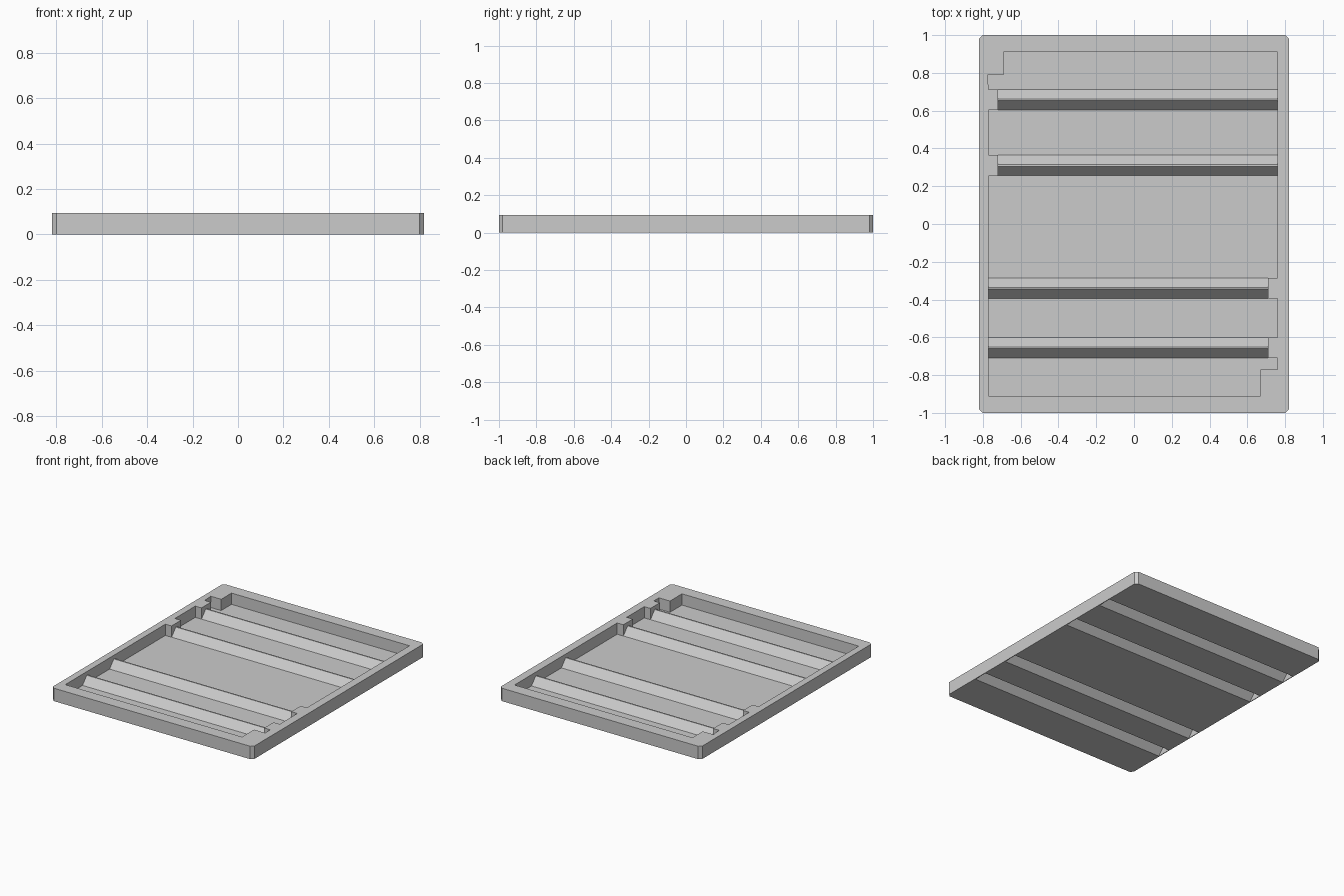
import bpy, bmesh
from mathutils import Vector

if "Cube" in bpy.data.objects:
    bpy.data.objects.remove(bpy.data.objects["Cube"])

FLOOR, RIM = 0.012, 0.095


def prism(name, points, direction):
    """Extrude a planar loop of points along a direction into a solid."""
    bm = bmesh.new()
    face = bm.faces.new([bm.verts.new(p) for p in points])
    ext = bmesh.ops.extrude_face_region(bm, geom=[face])
    top = [v for v in ext["geom"] if isinstance(v, bmesh.types.BMVert)]
    bmesh.ops.translate(bm, verts=top, vec=Vector(direction))
    bmesh.ops.recalc_face_normals(bm, faces=bm.faces)
    me = bpy.data.meshes.new(name)
    bm.to_mesh(me)
    bm.free()
    ob = bpy.data.objects.new(name, me)
    bpy.context.collection.objects.link(ob)
    return ob


def boolean(target, tool, op):
    """Apply a boolean and remove the tool object."""
    tool.hide_render = True
    mod = target.modifiers.new(op, "BOOLEAN")
    mod.object, mod.operation, mod.solver = tool, op, "EXACT"
    bpy.context.view_layer.objects.active = target
    bpy.ops.object.modifier_apply(modifier=mod.name)
    bpy.data.objects.remove(tool)


# Outer block with chamfered corners
w, d, c = 0.82, 1.0, 0.02
outline = [(-w + c, -d), (w - c, -d), (w, -d + c), (w, d - c),
           (w - c, d), (-w + c, d), (-w, d - c), (-w, -d + c)]
tray = prism("tray", [(x, y, 0) for x, y in outline], (0, 0, RIM))

# Stepped opening inside the rim
opening = [(-0.69, 0.91), (0.76, 0.91), (0.76, -0.285), (0.71, -0.285),
           (0.71, -0.395), (0.76, -0.395), (0.76, -0.60), (0.71, -0.60),
           (0.71, -0.71), (0.76, -0.71), (0.76, -0.77), (0.67, -0.77),
           (0.67, -0.91), (-0.77, -0.91), (-0.77, 0.255), (-0.72, 0.255),
           (-0.72, 0.365), (-0.77, 0.365), (-0.77, 0.603), (-0.72, 0.603),
           (-0.72, 0.713), (-0.77, 0.713), (-0.775, 0.79), (-0.69, 0.79)]
boolean(tray, prism("opening_cutter", [(x, y, FLOOR) for x, y in opening], (0, 0, 0.2)),
        "DIFFERENCE")

# Angled ridges across the floor, each hollow underneath
for y in (0.658, 0.31, -0.34, -0.655):
    ridge = [(-0.054, 0.005), (0.054, 0.005), (0.054, FLOOR),
             (0.005, 0.068), (-0.005, 0.068), (-0.054, FLOOR)]
    boolean(tray, prism("ridge", [(-0.79, y + a, z) for a, z in ridge], (1.58, 0, 0)),
            "UNION")
    groove = [(-0.056, -0.01), (0.056, -0.01), (0.053, 0), (0.003, 0.057),
              (-0.003, 0.057), (-0.053, 0)]
    boolean(tray, prism("groove_cutter", [(-0.815, y + a, z) for a, z in groove], (1.63, 0, 0)),
            "DIFFERENCE")
